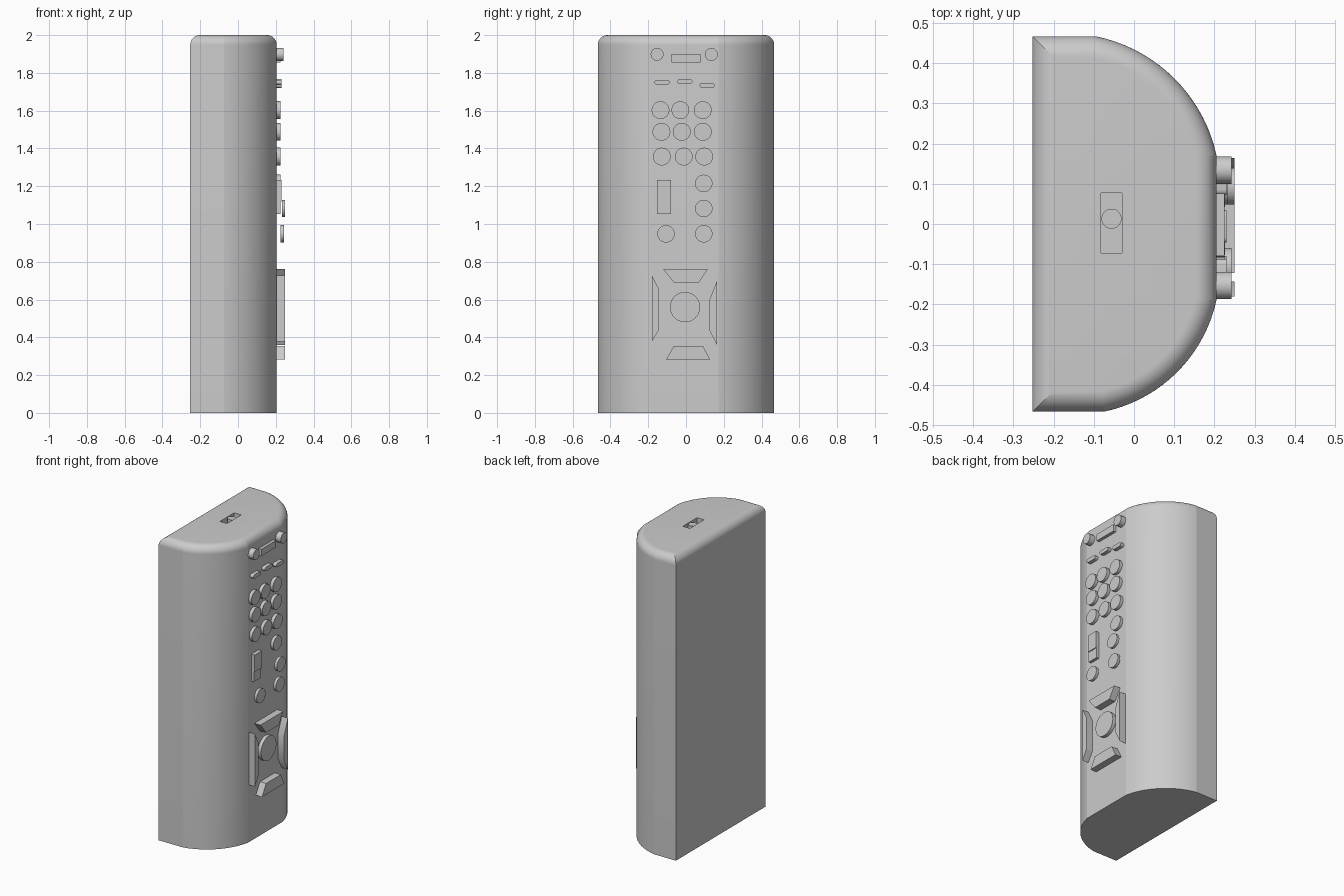
import bpy, bmesh, math
from mathutils import Vector

if "Cube" in bpy.data.objects:
    bpy.data.objects.remove(bpy.data.objects["Cube"])

grey = bpy.data.materials.new("plain_grey")
grey.use_nodes = True
grey.diffuse_color = (0.6, 0.6, 0.6, 1)
grey.node_tree.nodes["Principled BSDF"].inputs["Base Color"].default_value = (0.6, 0.6, 0.6, 1)

PANEL = 0.205   # x of the flat keypad face


def make(name, bm, angle=30):
    bmesh.ops.recalc_face_normals(bm, faces=bm.faces)
    mesh = bpy.data.meshes.new(name)
    bm.to_mesh(mesh)
    bm.free()
    mesh.materials.append(grey)
    obj = bpy.data.objects.new(name, mesh)
    bpy.context.collection.objects.link(obj)
    smooth(obj, angle)
    return obj


def smooth(obj, angle):
    bpy.ops.object.select_all(action='DESELECT')
    obj.select_set(True)
    bpy.context.view_layer.objects.active = obj
    bpy.ops.object.shade_smooth_by_angle(angle=math.radians(angle))


def prism(points, direction):
    """Extrude a closed outline along a vector."""
    bm = bmesh.new()
    face = bm.faces.new([bm.verts.new(p) for p in points])
    ext = bmesh.ops.extrude_face_region(bm, geom=[face])
    moved = [g for g in ext["geom"] if isinstance(g, bmesh.types.BMVert)]
    bmesh.ops.translate(bm, vec=direction, verts=moved)
    return bm


def arc(p, q, half_deg, steps=18):
    """Points from p to q on a circle bulging to the right of travel."""
    p, q = Vector(p), Vector(q)
    h = math.radians(half_deg)
    chord = q - p
    r = chord.length / 2 / math.sin(h)
    out = Vector((chord.y, -chord.x)).normalized()
    centre = (p + q) / 2 - out * r * math.cos(h)
    along = chord.normalized()
    return [centre + r * (out * math.cos(a) + along * math.sin(a))
            for a in (h * (2 * i / steps - 1) for i in range(steps + 1))]


def button(name, outline, base=PANEL - 0.005, top=0.225):
    """Raised key from a (y, z) outline."""
    return make(name, prism([(base, y, z) for y, z in outline], (top - base, 0, 0)))


def circle(y, z, r, n=32):
    return [(y + r * math.cos(math.tau * i / n), z + r * math.sin(math.tau * i / n))
            for i in range(n)]


def rect(y0, y1, z0, z1):
    return [(y0, z0), (y1, z0), (y1, z1), (y0, z1)]


def pill(y, z, w, h, n=8):
    r = h / 2
    pts = []
    for side in (1, -1):
        for i in range(n + 1):
            a = math.pi * (i / n - 0.5)
            pts.append((y + side * (w / 2 - r + r * math.cos(a)), z + side * r * math.sin(a)))
    return pts


# Body: flat back, curved sides, flat keypad face, rounded top rim
outline = [(-0.253, 0.467), (-0.253, -0.467)]
outline += arc((-0.075, -0.467), (PANEL, -0.19), 33)
outline += arc((PANEL, 0.172), (-0.095, 0.467), 33)
bm = prism([(x, y, 0) for x, y in outline], (0, 0, 2))
rim = [e for e in bm.edges if all(v.co.z > 1.9 for v in e.verts)]
bmesh.ops.bevel(bm, geom=rim, offset=0.052, segments=12, profile=0.5, affect='EDGES')
body = make("body", bm)

# Socket cut into the top, with a round lens inside
socket = [(-0.082, -0.072), (-0.03, -0.072), (-0.03, 0.077), (-0.082, 0.077)]
cutter = make("socket_cutter", prism([(x, y, 1.965) for x, y in socket], (0, 0, 0.1)))
cut = body.modifiers.new("socket", 'BOOLEAN')
cut.operation, cut.object, cut.solver = 'DIFFERENCE', cutter, 'EXACT'
bpy.context.view_layer.objects.active = body
bpy.ops.object.modifier_apply(modifier=cut.name)
bpy.data.objects.remove(cutter)
smooth(body, 9)
make("top_lens", prism([(x, y, 1.96) for x, y in circle(-0.056, 0.013, 0.025)], (0, 0, 0.036)))

# Top row: two round keys around a bar
for y in (-0.153, 0.134):
    button("top_round_key", circle(y, 1.898, 0.034), top=0.242)
button("top_bar_key", rect(-0.078, 0.076, 1.855, 1.9))

# Small pill keys
for y, z in ((-0.127, 1.75), (-0.006, 1.754), (0.112, 1.734)):
    button("pill_key", pill(y, z, 0.08, 0.026), top=0.23)

# Number pad
for ys, z in (((-0.135, -0.03, 0.089), 1.603),
              ((-0.13, -0.022, 0.089), 1.488),
              ((-0.128, -0.012, 0.096), 1.357)):
    for y in ys:
        button("number_key", circle(y, z, 0.047), top=0.226)

# Rocker and round keys below the pad, some standing off the face
button("rocker_upper", rect(-0.154, -0.08, 1.12, 1.232), top=0.23)
button("rocker_lower", rect(-0.154, -0.08, 1.053, 1.12), top=0.224)
button("round_key", circle(0.094, 1.215, 0.046), top=0.224)
button("raised_key", circle(0.094, 1.082, 0.046), 0.232, 0.25)
for y in (0.094, -0.106):
    button("raised_key", circle(y, 0.948, 0.046), 0.225, 0.243)

# Direction pad
button("centre_key", circle(-0.005, 0.56, 0.08), top=0.228)
button("up_key", [(-0.122, 0.763), (0.116, 0.763), (0.069, 0.69), (-0.064, 0.69)], top=0.25)
button("down_key", [(-0.064, 0.355), (0.09, 0.355), (0.127, 0.282), (-0.106, 0.282)], top=0.25)
button("left_key", [(-0.18, 0.727), (-0.143, 0.655), (-0.143, 0.44), (-0.18, 0.378)], top=0.25)
button("right_key", [(0.164, 0.7), (0.125, 0.6), (0.125, 0.435), (0.164, 0.36)], top=0.25)
